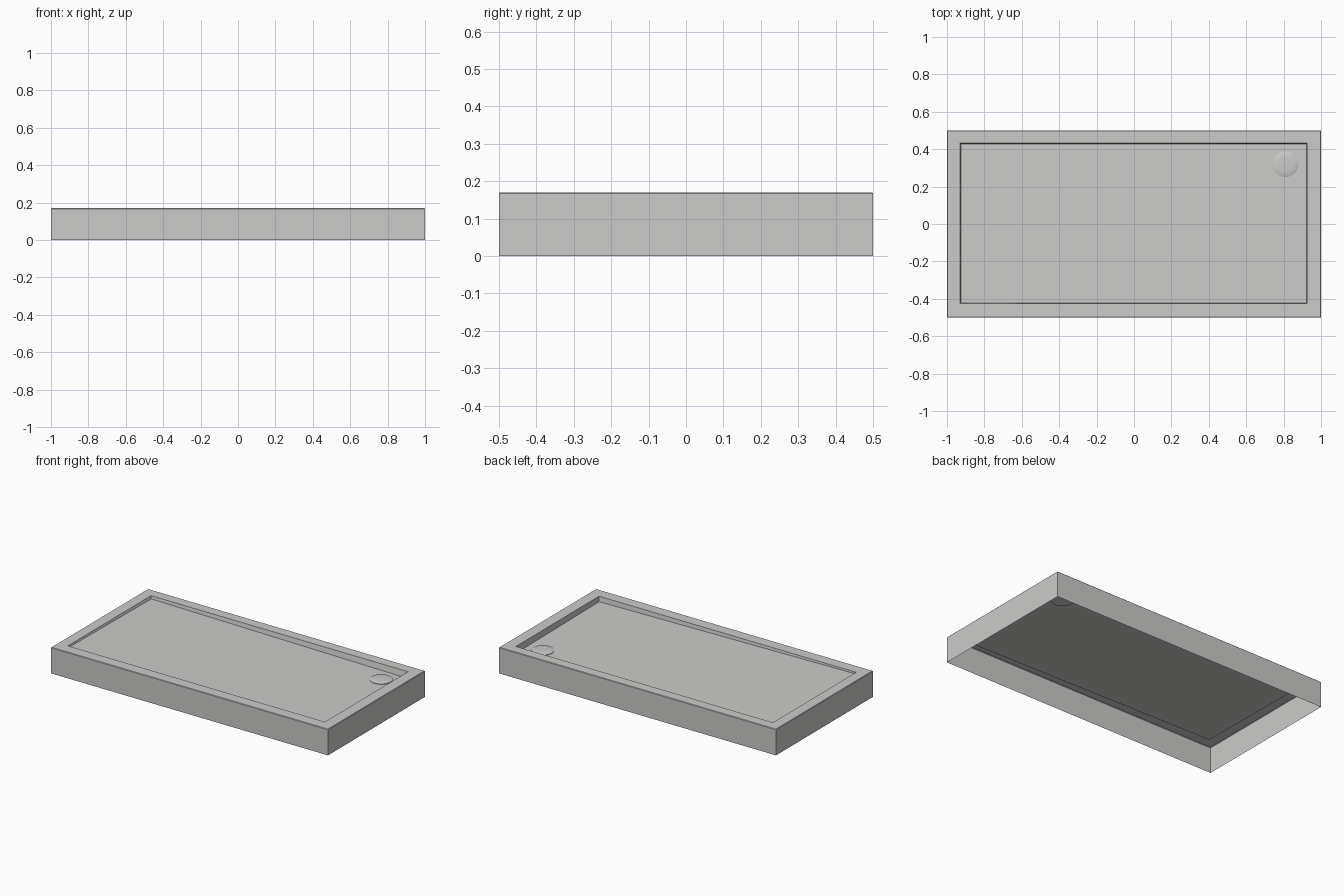
import bpy, bmesh, math

cube = bpy.data.objects.get("Cube")
if cube:
    bpy.data.objects.remove(cube, do_unlink=True)

HEIGHT = 0.17


def make_material(name, colour):
    mat = bpy.data.materials.new(name)
    mat.use_nodes = True
    mat.diffuse_color = colour
    mat.node_tree.nodes["Principled BSDF"].inputs["Base Color"].default_value = colour
    return mat


def finish(name, bm, mat):
    mesh = bpy.data.meshes.new(name)
    bm.to_mesh(mesh)
    bm.free()
    mesh.materials.append(mat)
    obj = bpy.data.objects.new(name, mesh)
    bpy.context.collection.objects.link(obj)
    bpy.ops.object.select_all(action='DESELECT')
    obj.select_set(True)
    bpy.context.view_layer.objects.active = obj
    bpy.ops.object.shade_smooth_by_angle(angle=math.radians(30))
    return obj


def floor_z(x, y):
    """Height of the basin floor, falling towards the drain corner."""
    return HEIGHT - 0.026 - 0.013 * x - 0.010 * y


def rectangle(bm, x0, x1, y0, y1, z):
    corners = [(x0, y0), (x1, y0), (x1, y1), (x0, y1)]
    return [bm.verts.new((x, y, z(x, y))) for x, y in corners]


def bridge(bm, a, b):
    for i in range(4):
        j = (i + 1) % 4
        bm.faces.new((a[i], a[j], b[j], b[i]))


grey = make_material("light grey", (0.6, 0.6, 0.59, 1.0))

# Tray: open-bottomed skirt, flat rim, short basin walls and sloping floor
bm = bmesh.new()
loops = [
    rectangle(bm, -1, 1, -0.5, 0.5, lambda x, y: 0),
    rectangle(bm, -1, 1, -0.5, 0.5, lambda x, y: HEIGHT - 0.003),
    rectangle(bm, -0.997, 0.997, -0.497, 0.497, lambda x, y: HEIGHT),
    rectangle(bm, -0.93, 0.925, -0.425, 0.432, lambda x, y: HEIGHT),
    rectangle(bm, -0.925, 0.922, -0.422, 0.427, floor_z),
]
for lower, upper in zip(loops, loops[1:]):
    bridge(bm, lower, upper)
bm.faces.new(loops[-1])
finish("shower_tray", bm, grey)

# Drain cover: low round cap with a softened, slightly domed top
bm = bmesh.new()
drain_x, drain_y, sides = 0.81, 0.32, 48
rings = []
for radius, z in [(0.068, 0.124), (0.068, 0.134), (0.064, 0.136), (0.035, 0.138)]:
    rings.append([bm.verts.new((drain_x + radius * math.cos(math.tau * i / sides),
                                drain_y + radius * math.sin(math.tau * i / sides), z))
                  for i in range(sides)])
for low, high in zip(rings, rings[1:]):
    for i in range(sides):
        j = (i + 1) % sides
        bm.faces.new((low[i], low[j], high[j], high[i]))
bm.faces.new(rings[-1])
bm.faces.new(rings[0][::-1])
finish("drain_cover", bm, grey)
